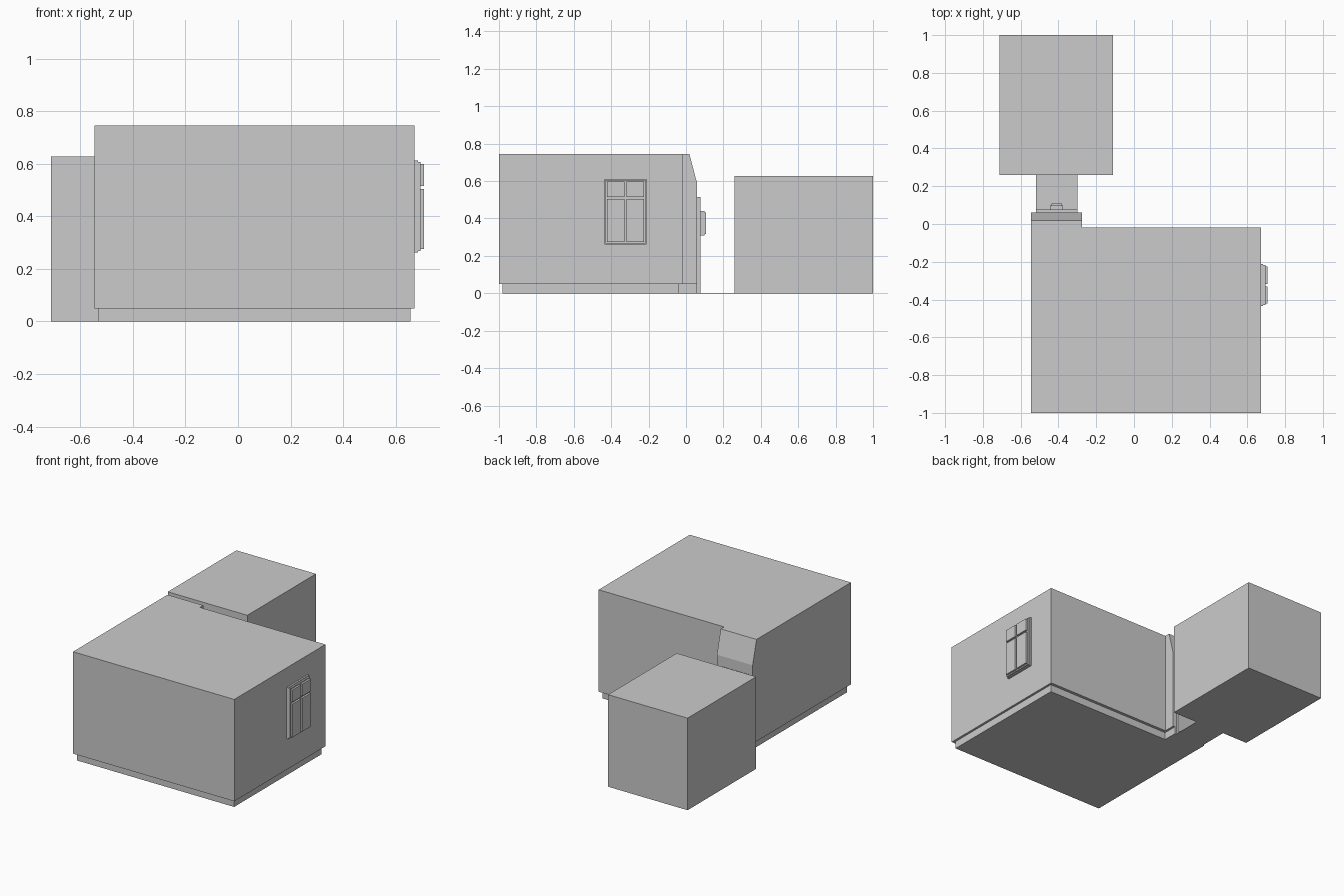
import bpy, bmesh

if "Cube" in bpy.data.objects:
    bpy.data.objects.remove(bpy.data.objects["Cube"])


def finish(name, bm):
    bmesh.ops.recalc_face_normals(bm, faces=bm.faces)
    me = bpy.data.meshes.new(name)
    bm.to_mesh(me)
    bm.free()
    ob = bpy.data.objects.new(name, me)
    bpy.context.collection.objects.link(ob)
    return ob


def add_box(bm, x, y, z):
    verts = bmesh.ops.create_cube(bm, size=1)["verts"]
    for v in verts:
        v.co = [r[0] if c < 0 else r[1] for c, r in zip(v.co, (x, y, z))]


def boxes(name, *specs):
    bm = bmesh.new()
    for s in specs:
        add_box(bm, *s)
    return finish(name, bm)


def prism_x(name, x0, x1, profile):
    """Extrude a (y, z) outline along x."""
    bm = bmesh.new()
    face = bm.faces.new([bm.verts.new((x0, y, z)) for y, z in profile])
    ext = bmesh.ops.extrude_face_region(bm, geom=[face])["geom"]
    bmesh.ops.translate(bm, vec=(x1 - x0, 0, 0),
                        verts=[g for g in ext if isinstance(g, bmesh.types.BMVert)])
    return finish(name, bm)


# House body on a slightly recessed plinth
boxes("house_body", ((-0.545, 0.672), (-1.0, -0.018), (0.05, 0.745)))
boxes("house_plinth", ((-0.53, 0.657), (-0.98, -0.038), (0, 0.05)))

# Entrance bay with its sloping top
prism_x("entrance_bay", -0.545, -0.275,
        [(-0.018, 0.05), (0.06, 0.05), (0.06, 0.585), (0.018, 0.745), (-0.018, 0.745)])
boxes("entrance_plinth", ((-0.53, -0.29), (-0.038, 0.06), (0, 0.05)))

# Door with a small stepped window
boxes("door", ((-0.52, -0.30), (0.06, 0.077), (0, 0.515)))
boxes("door_window",
      ((-0.445, -0.375), (0.077, 0.098), (0.31, 0.44)),
      ((-0.438, -0.382), (0.098, 0.108), (0.318, 0.432)))

# Flat path from the door to the outbuilding
boxes("path", ((-0.52, -0.30), (0.077, 0.26), (0, 0.002)))

# Outbuilding
boxes("outbuilding", ((-0.712, -0.112), (0.26, 1.0), (0, 0.628)))

# Side window: stepped frame, then four raised panes
boxes("window_frame",
      ((0.672, 0.684), (-0.435, -0.212), (0.262, 0.612)),
      ((0.684, 0.695), (-0.430, -0.217), (0.267, 0.607)))
boxes("window_panes", *[
    ((0.695, 0.708), y, z)
    for y in ((-0.422, -0.330), (-0.318, -0.225))
    for z in ((0.275, 0.503), (0.516, 0.599))])
